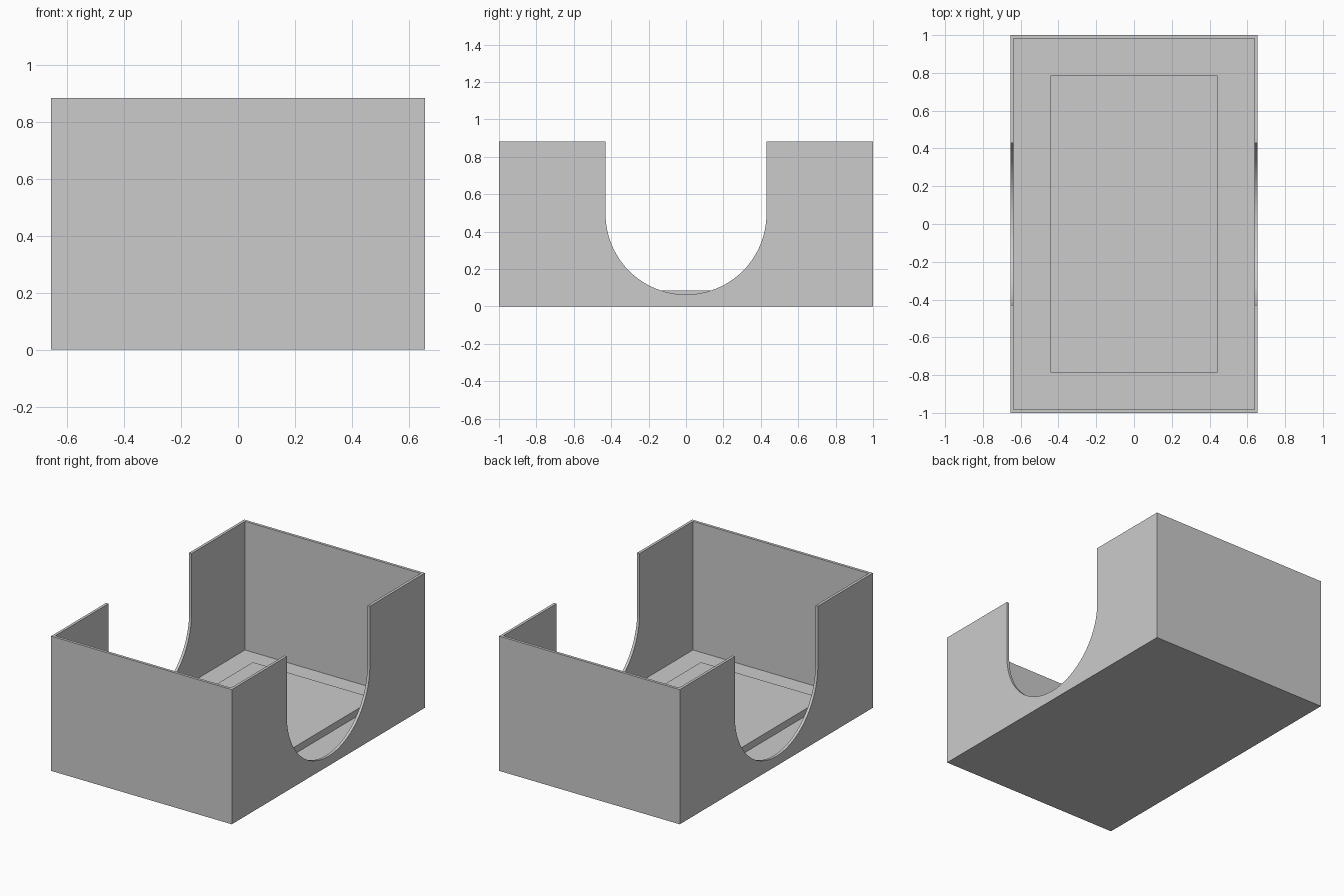
import bpy, bmesh, math

cube = bpy.data.objects.get("Cube")
if cube:
    bpy.data.objects.remove(cube, do_unlink=True)

# Overall dimensions
HX, HY, H = 0.655, 1.0, 0.883      # half width, half depth, height
WALL, FLOOR = 0.018, 0.04
R, NOTCH_Z = 0.43, 0.494           # notch radius and arc centre height

grey = bpy.data.materials.new("light grey")
COLOUR = (0.6, 0.6, 0.6, 1)
grey.diffuse_color = COLOUR
grey.use_nodes = True
grey.node_tree.nodes["Principled BSDF"].inputs["Base Color"].default_value = COLOUR


def add_object(name, bm):
    bmesh.ops.recalc_face_normals(bm, faces=bm.faces)
    mesh = bpy.data.meshes.new(name)
    bm.to_mesh(mesh)
    bm.free()
    mesh.materials.append(grey)
    obj = bpy.data.objects.new(name, mesh)
    bpy.context.collection.objects.link(obj)
    return obj


def box(name, hx, hy, z0, z1):
    bm = bmesh.new()
    bmesh.ops.create_cube(bm, size=1)
    for v in bm.verts:
        v.co = (v.co.x * 2 * hx, v.co.y * 2 * hy, z0 + (v.co.z + 0.5) * (z1 - z0))
    return add_object(name, bm)


def extrude_x(name, profile, hx):
    bm = bmesh.new()
    face = bm.faces.new([bm.verts.new((-hx, y, z)) for y, z in profile])
    result = bmesh.ops.extrude_face_region(bm, geom=[face])
    verts = [g for g in result["geom"] if isinstance(g, bmesh.types.BMVert)]
    bmesh.ops.translate(bm, verts=verts, vec=(2 * hx, 0, 0))
    return add_object(name, bm)


def cut(target, cutter):
    mod = target.modifiers.new("cut", "BOOLEAN")
    mod.operation = "DIFFERENCE"
    mod.solver = "EXACT"
    mod.object = cutter
    cutter.hide_render = True
    bpy.context.view_layer.objects.active = target
    bpy.ops.object.modifier_apply(modifier=mod.name)
    bpy.data.objects.remove(cutter, do_unlink=True)


# Open tray with thin walls and a floor
tray = box("tray", HX, HY, 0, H)
cut(tray, box("cavity_cutter", HX - WALL, HY - WALL, FLOOR, H + 0.2))

# Round-bottomed notch through both side walls
SEG = 48
arc = [(R * math.cos(a), NOTCH_Z + R * math.sin(a))
       for a in (math.pi + math.pi * i / SEG for i in range(SEG + 1))]
cut(tray, extrude_x("notch_cutter", arc + [(R, H + 0.2), (-R, H + 0.2)], HX + 0.2))

# Raised platform on the tray floor
box("raised_platform", 0.443, 0.787, FLOOR - 0.01, 0.086)

# Smooth the notch arcs while keeping box edges sharp
bpy.ops.object.select_all(action="DESELECT")
tray.select_set(True)
bpy.context.view_layer.objects.active = tray
bpy.ops.object.shade_smooth_by_angle(angle=math.radians(30))
